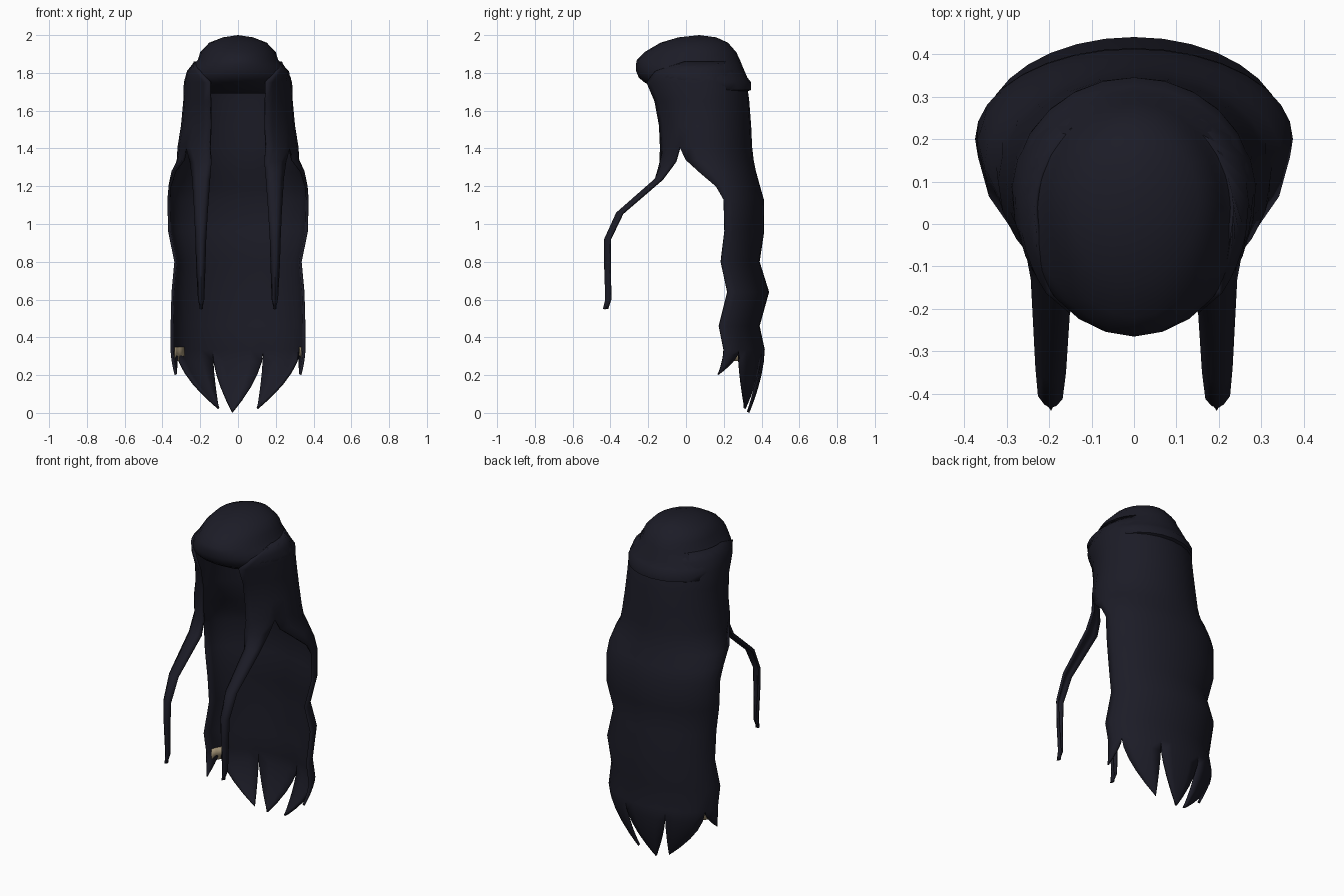
import bpy, bmesh, math
from mathutils import Vector

if "Cube" in bpy.data.objects:
    bpy.data.objects.remove(bpy.data.objects["Cube"])


def material(name, rgb):
    m = bpy.data.materials.new(name)
    m.use_nodes = True
    color = (*rgb, 1)
    m.diffuse_color = color
    bsdf = m.node_tree.nodes["Principled BSDF"]
    bsdf.inputs["Base Color"].default_value = color
    bsdf.inputs["Roughness"].default_value = 0.8
    return m


HAIR = material("midnight hair", (0.0115, 0.0115, 0.02))
LINING = material("tan lining", (0.4, 0.32, 0.2))


def section(row, deg):
    """Point on a horizontal egg section; 0 degrees is the back, 180 the front."""
    z, width, back, mid, front = row[:5]
    t = math.radians(deg)
    reach = back - mid if math.cos(t) > 0 else mid - front
    return Vector((width * math.sin(t), mid + reach * math.cos(t), z))


def span(a, b, n):
    return [a + (b - a) * i / n for i in range(n + 1)]


def skin(name, patches, mat=HAIR, thick=0.0, closed=False):
    """Skin patches made of point rows, top to bottom, and weld them together."""
    bm = bmesh.new()
    for rows in patches:
        grid = [[bm.verts.new(p) for p in row] for row in rows]
        n = len(rows[0])
        for up, low in zip(grid, grid[1:]):
            for i in range(n if closed else n - 1):
                j = (i + 1) % n
                bm.faces.new((up[i], up[j], low[j], low[i]))
        if closed:
            bm.faces.new(grid[-1])
    bmesh.ops.remove_doubles(bm, verts=bm.verts, dist=0.0005)
    if closed:
        bmesh.ops.recalc_face_normals(bm, faces=bm.faces)
    mesh = bpy.data.meshes.new(name)
    bm.to_mesh(mesh)
    bm.free()
    ob = bpy.data.objects.new(name, mesh)
    bpy.context.collection.objects.link(ob)
    mesh.materials.append(mat)
    bpy.ops.object.select_all(action="DESELECT")
    ob.select_set(True)
    bpy.context.view_layer.objects.active = ob
    bpy.ops.object.shade_smooth_by_angle(angle=math.radians(60))
    if thick:
        s = ob.modifiers.new("Thickness", "SOLIDIFY")
        s.thickness, s.offset = thick, -1


# Crown: swept-back dome with a rolled rim at the back and a tucked underside
# (height, half width, back y, widest y, front y)
crown = [
    (2.0, 0, 0.07, 0.07, 0.07),
    (1.988, 0.08, 0.16, 0.06, -0.04),
    (1.96, 0.152, 0.222, 0.05, -0.135),
    (1.91, 0.2, 0.266, 0.05, -0.22),
    (1.87, 0.212, 0.285, 0.04, -0.26),
    (1.845, 0.236, 0.295, 0.04, -0.265),
    (1.81, 0.26, 0.31, 0.04, -0.264),
    (1.775, 0.28, 0.325, 0.06, -0.25),
    (1.75, 0.283, 0.345, 0.08, -0.22),
    (1.71, 0.275, 0.345, 0.1, -0.15),
    (1.69, 0.24, 0.3, 0.1, -0.08),
]
skin("crown", [[[section(r, 15 * i) for i in range(24)] for r in crown]], closed=True)

# Upper curtain, sweeping up over the temples (last value: edge angle)
upper = [
    (1.86, 0.234, 0.28, 0.03, -0.2, 100),
    (1.81, 0.27, 0.3, 0.05, -0.282, 130),
    (1.75, 0.287, 0.322, 0.08, -0.262, 148),
    (1.65, 0.29, 0.335, 0.09, -0.21, 149),
    (1.52, 0.302, 0.345, 0.1, -0.178, 151),
    (1.41, 0.32, 0.35, 0.1, -0.17, 152),
]
SPLIT = 120  # angle where the front strands part from the back

# Long wavy back (last value: angle of the free edge)
lower = [
    upper[-1][:5] + (SPLIT,),
    (1.34, 0.325, 0.358, 0.12, -0.17, 115),
    (1.28, 0.352, 0.37, 0.14, -0.17, 104),
    (1.2, 0.37, 0.392, 0.18, 0, 97),
    (1.13, 0.374, 0.412, 0.2, 0, 90),
    (0.96, 0.37, 0.414, 0.205, 0, 90),
    (0.8, 0.337, 0.39, 0.185, 0, 90),
    (0.64, 0.352, 0.44, 0.22, 0, 90),
    (0.46, 0.357, 0.39, 0.175, 0, 90),
    (0.335, 0.357, 0.417, 0.2, 0, 90),
]
hem = lower[-1]
STEP = 11.25  # hem column spacing in degrees


def tip_lock(first, last, tip):
    """Tapering lock between two hem columns, curling to its tip."""
    base = [section(hem, STEP * i) for i in range(first, last + 1)]
    rows = []
    for u in (0, 0.2, 0.4, 0.6, 0.8, 0.93, 1):
        row = [p.lerp(tip, u ** 1.7) for p in base]
        for p, q in zip(base, row):
            q.z = p.z + (tip.z - p.z) * u
        rows.append(row)
    return rows


# Face-framing strands: outer and inner edge (x, y) at each height
strand_edges = [
    (1.33, 0.256, -0.06, 0.14, -0.14),
    (1.24, 0.243, -0.13, 0.147, -0.15),
    (1.06, 0.232, -0.34, 0.16, -0.35),
    (0.92, 0.226, -0.405, 0.168, -0.412),
    (0.78, 0.222, -0.405, 0.172, -0.412),
    (0.6, 0.212, -0.4, 0.178, -0.405),
    (0.55, 0.2, -0.415, 0.19, -0.415),
]
left_strand = [[section(upper[-1], t) for t in span(SPLIT, upper[-1][5], 4)]]
for z, ox, oy, ix, iy in strand_edges:
    outer, inner = Vector((ox, oy, z)), Vector((ix, iy, z))
    ridge = Vector((0, -0.025, 0))
    left_strand.append([outer.lerp(inner, k) + ridge * math.sin(math.pi * k) for k in span(0, 1, 4)])
right_strand = [[Vector((-p.x, p.y, p.z)) for p in reversed(row)] for row in left_strand]

# Whole curtain, welded so it flows from the crown into strands and tips
top_sheet = []
for r in upper:
    split = SPLIT * r[5] / upper[-1][5]
    angles = span(-r[5], -split, 4) + span(-split, split, 16)[1:-1] + span(split, r[5], 4)
    top_sheet.append([section(r, t) for t in angles])
back_sheet = [[section(r, t) for t in span(-r[5], r[5], 16)] for r in lower]
tips = [
    tip_lock(-2, 2, Vector((-0.03, 0.335, 0))),
    tip_lock(2, 6, Vector((0.105, 0.315, 0.02))),
    tip_lock(-6, -2, Vector((-0.105, 0.315, 0.02))),
    tip_lock(6, 8, Vector((0.335, 0.17, 0.2))),
    tip_lock(-8, -6, Vector((-0.335, 0.17, 0.2))),
]
skin("hair_curtain", [top_sheet, back_sheet, left_strand, right_strand] + tips, thick=0.014)

# Small patches of lining inside the hem
for side, lo, hi, drop in (("right", -84, -57, 0.075), ("left", 74, 84, 0.06)):
    rows = []
    for z in (0.35, 0.35 - drop):
        row = (z, hem[1] - 0.018, hem[2] - 0.018, hem[3], 0)
        rows.append([section(row, t) for t in span(lo, hi, 3)])
    skin(f"{side}_lining", [rows], LINING, thick=0.002)
